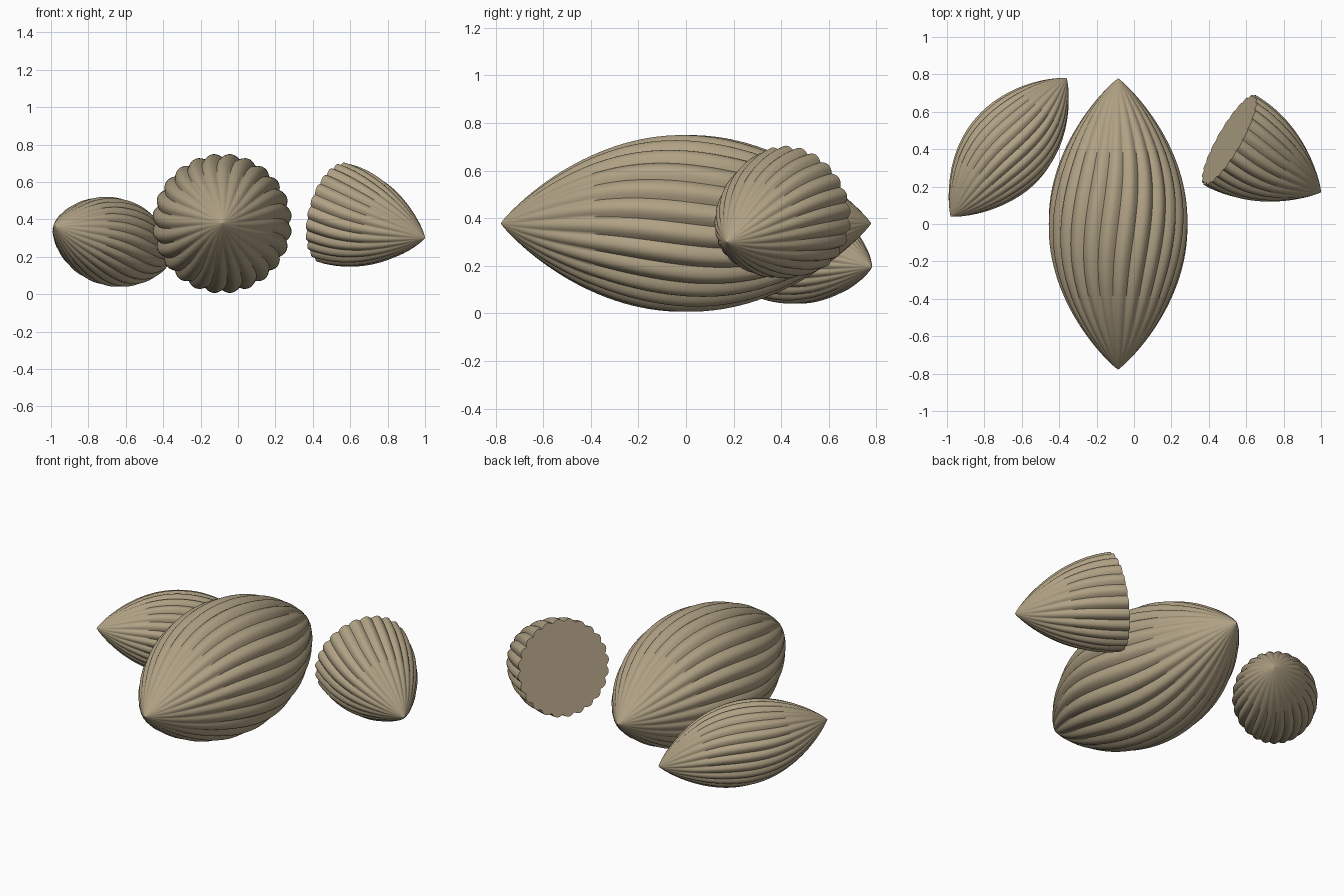
import bpy, bmesh, math
from mathutils import Vector

cube = bpy.data.objects.get("Cube")
if cube:
    bpy.data.objects.remove(cube, do_unlink=True)

# Husk colour
husk = bpy.data.materials.new("tan_husk")
husk.use_nodes = True
TAN = (0.43, 0.355, 0.23, 1.0)
husk.diffuse_color = TAN
bsdf = husk.node_tree.nodes["Principled BSDF"]
bsdf.inputs["Base Color"].default_value = TAN
bsdf.inputs["Roughness"].default_value = 0.8

LOBES, STEPS, RINGS = 24, 8, 64


def ring_points(t, length, radius):
    """Scalloped cross-section at t (-1 to 1) along the pod."""
    r = radius * (1 - t * t) ** 0.9
    depth = 0.06 * (1 - t ** 6)
    twist = -0.1 * math.sin(2.8 * t)
    count = LOBES * STEPS
    for i in range(count):
        a = 2 * math.pi * i / count
        lobe = abs(math.sin(a * LOBES / 2))
        rr = r * (1 - depth * (1 - lobe))
        yield Vector((rr * math.cos(a + twist), t * length, rr * math.sin(a + twist)))


def make_pod(name, centre, axis, length, radius, start=-1.0):
    """Ribbed spindle along its own y; start = 0 gives a flat-cut half."""
    bm = bmesh.new()
    loops = []
    for k in range(RINGS + 1):
        # Rings crowd towards the pointed ends
        if start < 0:
            t = -math.cos(math.pi * k / RINGS)
        else:
            t = math.sin(math.pi / 2 * k / RINGS)
        if abs(t) > 0.99999:
            loops.append([bm.verts.new((0, t * length, 0))])
        else:
            loops.append([bm.verts.new(p) for p in ring_points(t, length, radius)])
    for a, b in zip(loops, loops[1:]):
        n = max(len(a), len(b))
        for i in range(n):
            j = (i + 1) % n
            if len(a) == 1:
                bm.faces.new((a[0], b[i], b[j]))
            elif len(b) == 1:
                bm.faces.new((a[i], b[0], a[j]))
            else:
                bm.faces.new((a[i], b[i], b[j], a[j]))
    # Flat cut face
    if len(loops[0]) > 1:
        bm.faces.new(loops[0])
    bmesh.ops.recalc_face_normals(bm, faces=bm.faces)
    mesh = bpy.data.meshes.new(name)
    bm.to_mesh(mesh)
    bm.free()
    mesh.materials.append(husk)
    obj = bpy.data.objects.new(name, mesh)
    bpy.context.collection.objects.link(obj)
    obj.location = centre
    obj.rotation_mode = 'QUATERNION'
    obj.rotation_quaternion = Vector((0, 1, 0)).rotation_difference(Vector(axis))
    bpy.ops.object.select_all(action='DESELECT')
    obj.select_set(True)
    bpy.context.view_layer.objects.active = obj
    bpy.ops.object.shade_smooth_by_angle(angle=math.radians(65))
    return obj


# Large pod, small pod and the cut half
make_pod("large_pod", (-0.085, 0, 0.378), (0, 1, 0), 0.778, 0.374)
make_pod("small_pod", (-0.67, 0.41, 0.28), (0.62, 0.74, -0.17), 0.49, 0.236)
make_pod("half_pod", (0.51, 0.45, 0.435), (0.49, -0.28, -0.135), 0.58, 0.277, start=0.0)
